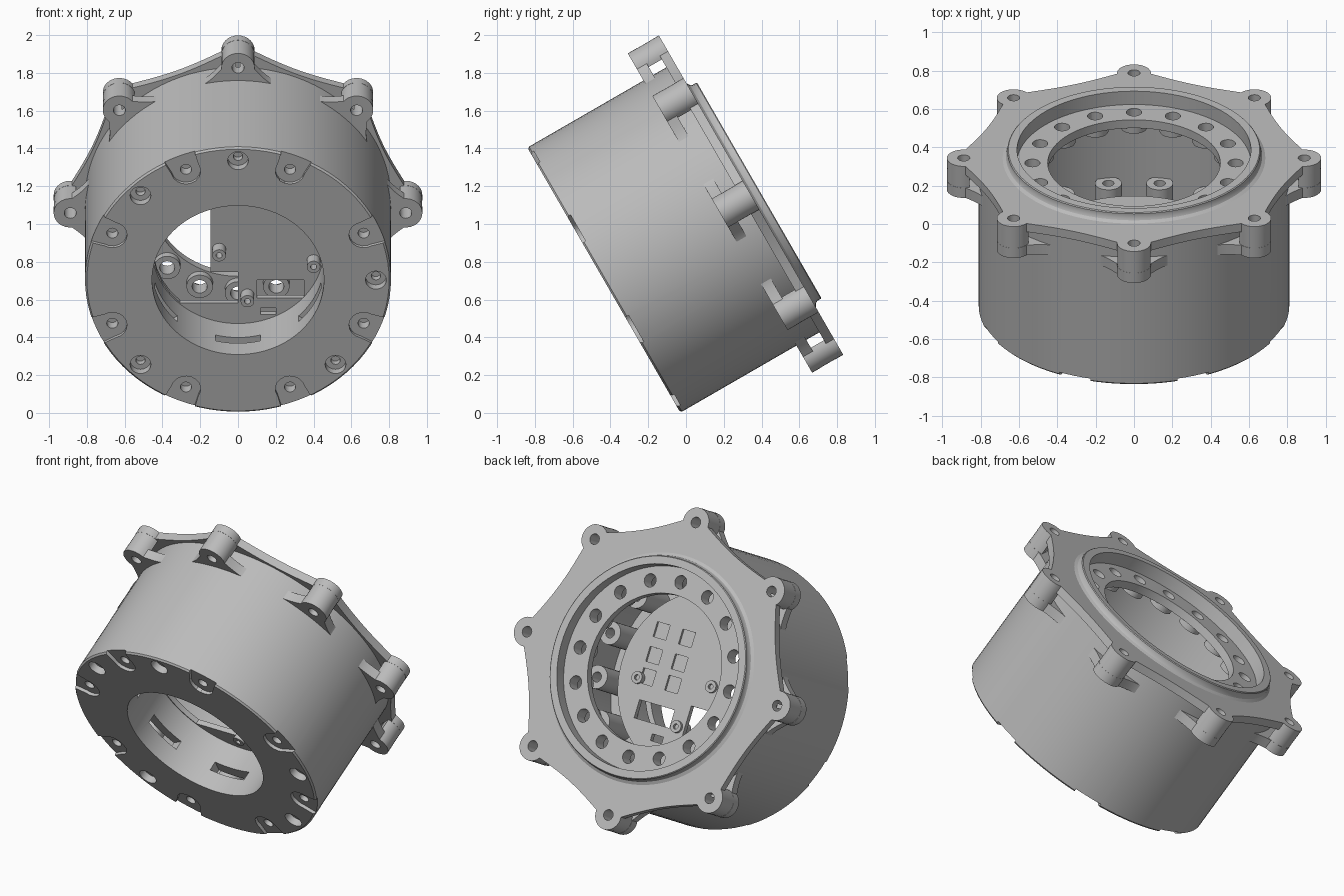
import bpy, bmesh
from math import sin, cos, asin, sqrt, pi, radians
from mathutils import Matrix

cube = bpy.data.objects.get("Cube")
if cube:
    bpy.data.objects.remove(cube)

# Housing axis leans back; every part is built upright along local z
TILT = Matrix.Translation((0, -0.435, 0.703)) @ Matrix.Rotation(radians(-60), 4, 'X')

grey = bpy.data.materials.new("machined grey")
grey.use_nodes = True
COLOUR = (0.5, 0.5, 0.5, 1)
grey.diffuse_color = COLOUR
grey.node_tree.nodes["Principled BSDF"].inputs["Base Color"].default_value = COLOUR


def turn(deg):
    return Matrix.Rotation(radians(deg), 4, 'Z')


def at(x, y):
    return Matrix.Translation((x, y, 0))


def circle(r, n=32):
    return [(r * cos(2 * pi * i / n), r * sin(2 * pi * i / n)) for i in range(n)]


def rect(x0, x1, y0, y1):
    return [(x0, y0), (x1, y0), (x1, y1), (x0, y1)]


def prism(bm, pts, z0, z1, m=Matrix()):
    """Extrude an outline between two heights."""
    low = [bm.verts.new(m @ Matrix.Translation((x, y, z0)).translation) for x, y in pts]
    top = [bm.verts.new(m @ Matrix.Translation((x, y, z1)).translation) for x, y in pts]
    bm.faces.new(low[::-1])
    bm.faces.new(top)
    for i in range(len(pts)):
        j = (i + 1) % len(pts)
        bm.faces.new((low[i], low[j], top[j], top[i]))


def lathe(bm, profile, m=Matrix(), n=96):
    """Spin a closed (radius, height) profile round the axis."""
    rings = []
    for i in range(n):
        a = 2 * pi * i / n
        rings.append([bm.verts.new(m @ Matrix.Translation((r * cos(a), r * sin(a), z)).translation)
                      for r, z in profile])
    k = len(profile)
    for i in range(n):
        p, q = rings[i], rings[(i + 1) % n]
        for j in range(k):
            bm.faces.new((p[j], q[j], q[(j + 1) % k], p[(j + 1) % k]))


def tube(bm, r0, r1, z0, z1, m=Matrix(), n=24):
    lathe(bm, [(r0, z0), (r1, z0), (r1, z1), (r0, z1)], m, n)


def make(name, build, cuts=()):
    """Create a part from a build function, then subtract each cutter."""
    def mesh_object(label, fn):
        bm = bmesh.new()
        fn(bm)
        bmesh.ops.recalc_face_normals(bm, faces=bm.faces)
        me = bpy.data.meshes.new(label)
        bm.to_mesh(me)
        bm.free()
        ob = bpy.data.objects.new(label, me)
        bpy.context.collection.objects.link(ob)
        ob.matrix_world = TILT
        return ob

    ob = mesh_object(name, build)
    cutters = [mesh_object(name + "_cutter", c) for c in cuts]
    for c in cutters:
        c.hide_render = True
        mod = ob.modifiers.new("cut", 'BOOLEAN')
        mod.operation, mod.solver, mod.object = 'DIFFERENCE', 'EXACT', c
    if cutters:
        bpy.context.view_layer.update()
        dg = bpy.context.evaluated_depsgraph_get()
        baked = bpy.data.meshes.new_from_object(ob.evaluated_get(dg))
        ob.modifiers.clear()
        ob.data = baked
        for c in cutters:
            bpy.data.objects.remove(c)
    ob.data.materials.clear()
    ob.data.materials.append(grey)
    bpy.ops.object.select_all(action='DESELECT')
    ob.select_set(True)
    bpy.context.view_layer.objects.active = ob
    bpy.ops.object.shade_smooth_by_angle(angle=radians(30))
    return ob


# Housing: cylinder wall, floor and inner collar in one turned profile
def housing(bm):
    lathe(bm, [(0.455, 0), (0.80, 0), (0.81, 0.01), (0.81, 0.86), (0.74, 0.86),
               (0.74, 0.09), (0.53, 0.09), (0.53, 0.33), (0.455, 0.33)])


def tab_recesses(bm):
    arc = [(0.72 + 0.078 * cos(a), 0.078 * sin(a))
           for a in (radians(80 + 20 * i) for i in range(11))]
    outline = [(0.86, 0.11), (0.80, 0.085)] + arc + [(0.80, -0.085), (0.86, -0.11)]
    for k in range(8):
        prism(bm, outline, -0.05, 0.02, turn(22.5 + 45 * k))


def floor_holes(bm):
    for k in range(8):
        prism(bm, circle(0.03, 20), -0.1, 0.08, turn(22.5 + 45 * k) @ at(0.72, 0))
    for a in (0, 45, 135, 225, 270):
        prism(bm, circle(0.055, 24), -0.1, 0.045, turn(a) @ at(0.73, 0))


def screw_cores(bm):
    for a in (0, 45, 135, 225, 270):
        prism(bm, circle(0.025, 16), 0.02, 0.08, turn(a) @ at(0.73, 0))


def collar_slots(bm):
    for k in range(6):
        prism(bm, rect(0.40, 0.60, -0.12, 0.12), 0.12, 0.18, turn(30 + 60 * k))


make("housing", housing, (tab_recesses, floor_holes, screw_cores, collar_slots))


# Screw bosses round the inside of the wall
def bosses(bm):
    for k in range(16):
        tube(bm, 0.03, 0.07, 0.08, 0.36, turn(11.25 + 22.5 * k) @ at(0.685, 0))


make("wall_bosses", bosses)


# Eight-lug flange outlines: round tips easing into the rim
def lug_outline(base, ease_end):
    tip = 0.088
    edge = asin(tip / 0.888)
    pts = []
    for lug in range(8):
        half = []
        for i in range(9):
            p = edge * sin(pi / 2 * i / 8)
            half.append((p, 0.888 * cos(p) + sqrt(max(0, tip ** 2 - (0.888 * sin(p)) ** 2))))
        r_edge = half[-1][1]
        for i in range(1, 9):
            t = i / 8
            half.append((edge + (radians(ease_end) - edge) * t, base + (r_edge - base) * (1 - t) ** 2))
        both = [(-p, r) for p, r in half[:0:-1]] + half
        if ease_end > 22:
            both = both[1:]
        pts += [(r * cos(p + lug * pi / 4), r * sin(p + lug * pi / 4)) for p, r in both]
    return pts


def bore(bm):
    prism(bm, circle(0.61, 96), 0.5, 1.2)


def inner_clearance(bm):
    prism(bm, circle(0.76, 96), 0.5, 1.2)


def lug_drills(bm):
    for k in range(8):
        prism(bm, circle(0.032, 20), 0.5, 1.2, turn(45 * k) @ at(0.888, 0))


make("flange_plate", lambda bm: prism(bm, lug_outline(0.828, 22.5), 0.85, 0.90), (bore, lug_drills))
make("lower_lugs", lambda bm: prism(bm, lug_outline(0.80, 16), 0.71, 0.77),
     (inner_clearance, lug_drills))


# Outer posts joining the two lug plates, leaving open side slots
def posts(bm):
    nose = [(0.888 + 0.087 * cos(a), 0.087 * sin(a))
            for a in (radians(-110 + 11 * i) for i in range(21))]
    for k in range(8):
        prism(bm, nose, 0.765, 0.855, turn(45 * k))


make("lug_posts", posts, (lug_drills,))

# Raised rim with a filleted foot
make("top_rim", lambda bm: lathe(bm, [(0.61, 0.86), (0.685, 0.86), (0.685, 0.90), (0.668, 0.91),
                                      (0.66, 0.925), (0.66, 0.945), (0.655, 0.95), (0.61, 0.95)]))


# Inner mounting ledge with sixteen holes
def ledge_holes(bm):
    for k in range(16):
        prism(bm, circle(0.04, 24), 0.5, 1.2, turn(22.5 * k) @ at(0.53, 0))


def ledge_collars(bm):
    for k in range(16):
        tube(bm, 0.04, 0.07, 0.78, 0.83, turn(22.5 * k) @ at(0.53, 0))


make("mounting_ledge", lambda bm: tube(bm, 0.45, 0.75, 0.82, 0.87, n=96), (ledge_holes,))
make("ledge_collars", ledge_collars)


# Circuit tray over the collar, with openings and shallow pockets
def tray_openings(bm):
    prism(bm, rect(0.10, 0.35, 0.19, 0.30), 0.2, 0.5)
    arc = [(0.45 * cos(radians(a)), 0.45 * sin(radians(a))) for a in range(133, 253, 10)]
    prism(bm, [(-0.145, 0.14), (0, 0.14), (0, 0.33)] + arc + [(-0.145, -0.42)], 0.2, 0.5)
    prism(bm, rect(0.12, 0.20, 0.36, 0.40), 0.2, 0.5)


def tray_pockets(bm):
    for x in (0.16, 0.34):
        for y in (-0.23, -0.08, 0.05):
            prism(bm, rect(x - 0.045, x + 0.045, y - 0.045, y + 0.045), 0.345, 0.5)


make("circuit_tray", lambda bm: prism(bm, circle(0.54, 96), 0.328, 0.36), (tray_openings, tray_pockets))


def standoffs(bm):
    for x, y in ((-0.10, 0), (0.05, 0.28), (0.40, 0.07)):
        tube(bm, 0.016, 0.036, 0.26, 0.38, at(x, y))


make("tray_standoffs", standoffs)
